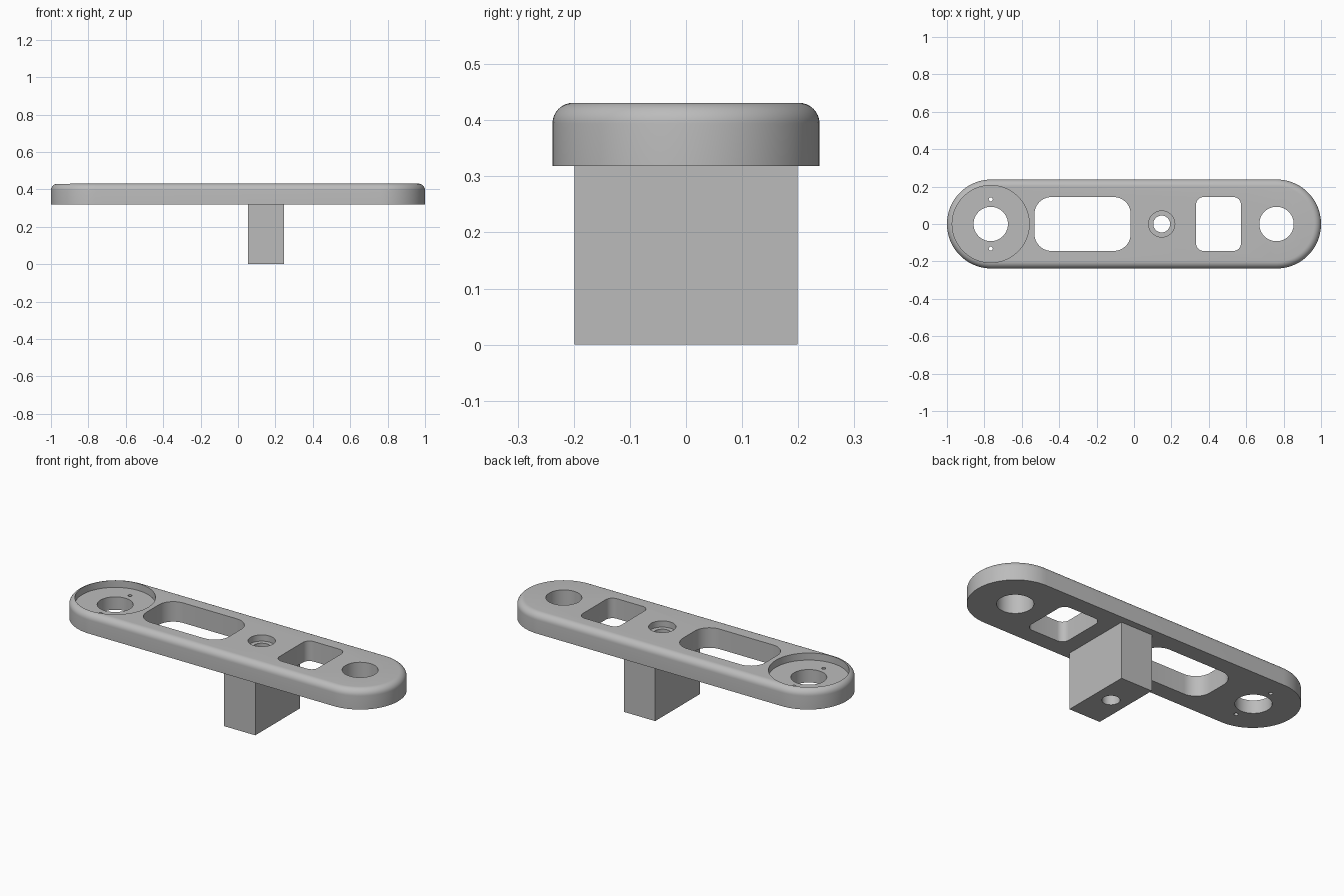
import bpy, bmesh, math
from mathutils import Vector

cube = bpy.data.objects.get("Cube")
if cube:
    bpy.data.objects.remove(cube, do_unlink=True)

BOTTOM, TOP = 0.318, 0.431
END_X, PIVOT_X = 0.762, 0.148

grey = bpy.data.materials.new("plain grey")
grey.use_nodes = True
colour = (0.5, 0.5, 0.5, 1)
grey.diffuse_color = colour
grey.node_tree.nodes["Principled BSDF"].inputs["Base Color"].default_value = colour


def rounded_outline(cx, hx, hy, r, steps):
    """Counter-clockwise rectangle outline with round corners."""
    points = []
    for k, (sx, sy) in enumerate([(1, 1), (-1, 1), (-1, -1), (1, -1)]):
        for i in range(steps + 1):
            a = math.pi / 2 * (k + i / steps)
            p = Vector((cx + sx * (hx - r) + r * math.cos(a),
                        sy * (hy - r) + r * math.sin(a)))
            if not points or (p - points[-1]).length > 1e-5:
                points.append(p)
    if (points[0] - points[-1]).length < 1e-5:
        points.pop()
    return points


def prism(name, outline, z0, z1, fillet=0):
    """Extrude an outline upward, optionally rounding its top rim."""
    bm = bmesh.new()
    base = bm.faces.new([bm.verts.new((p.x, p.y, z0)) for p in outline])
    top = bmesh.ops.extrude_face_region(bm, geom=[base], use_keep_orig=True)["geom"]
    verts = [g for g in top if isinstance(g, bmesh.types.BMVert)]
    bmesh.ops.translate(bm, verts=verts, vec=(0, 0, z1 - z0))
    bmesh.ops.recalc_face_normals(bm, faces=bm.faces)
    if fillet:
        rim = [e for e in bm.edges if all(v.co.z > z1 - 1e-5 for v in e.verts)]
        bmesh.ops.bevel(bm, geom=rim, offset=fillet, segments=8, profile=0.5,
                        affect='EDGES', clamp_overlap=True)
    mesh = bpy.data.meshes.new(name)
    bm.to_mesh(mesh)
    bm.free()
    mesh.materials.append(grey)
    obj = bpy.data.objects.new(name, mesh)
    bpy.context.collection.objects.link(obj)
    return obj


def disc(x, y, r, z0, z1, steps=12):
    outline = [p + Vector((0, y)) for p in rounded_outline(x, r, r, r, steps)]
    return prism("cutter", outline, z0, z1)


def combine(target, tool, operation):
    mod = target.modifiers.new("combine", 'BOOLEAN')
    mod.operation, mod.solver, mod.object = operation, 'EXACT', tool
    bpy.context.view_layer.objects.active = target
    bpy.ops.object.modifier_apply(modifier=mod.name)
    bpy.data.objects.remove(tool, do_unlink=True)


# Round-ended plate with a softened upper rim, joined to its post
arm = prism("arm_plate_with_post", rounded_outline(0, 1, 0.238, 0.238, 20),
            BOTTOM, TOP, 0.037)
post = prism("post", [Vector(p) for p in
                      ((0.053, -0.199), (0.247, -0.199), (0.247, 0.199), (0.053, 0.199))],
             0, BOTTOM + 0.02)
combine(arm, post, 'UNION')

# Openings: end holes, recess, screw holes, windows and stepped pivot bore
cutters = [
    disc(-END_X - 0.004, 0, 0.206, TOP - 0.04, 0.6, 20),
    disc(-END_X - 0.004, 0, 0.092, 0.2, 0.6),
    disc(END_X, 0, 0.092, 0.2, 0.6),
    disc(PIVOT_X, 0, 0.07, TOP - 0.035, 0.6),
    disc(PIVOT_X, 0, 0.045, -0.1, 0.6),
    prism("cutter", rounded_outline(-0.275, 0.257, 0.144, 0.09, 10), 0.2, 0.6),
    prism("cutter", rounded_outline(0.452, 0.12, 0.144, 0.04, 8), 0.2, 0.6),
]
cutters += [disc(-END_X - 0.004, side * 0.132, 0.011, 0.2, 0.6, 4) for side in (-1, 1)]
for cutter in cutters:
    combine(arm, cutter, 'DIFFERENCE')

# Smooth curves, crisp edges
bpy.ops.object.select_all(action='DESELECT')
arm.select_set(True)
bpy.context.view_layer.objects.active = arm
bpy.ops.object.shade_smooth_by_angle(angle=math.radians(30))
